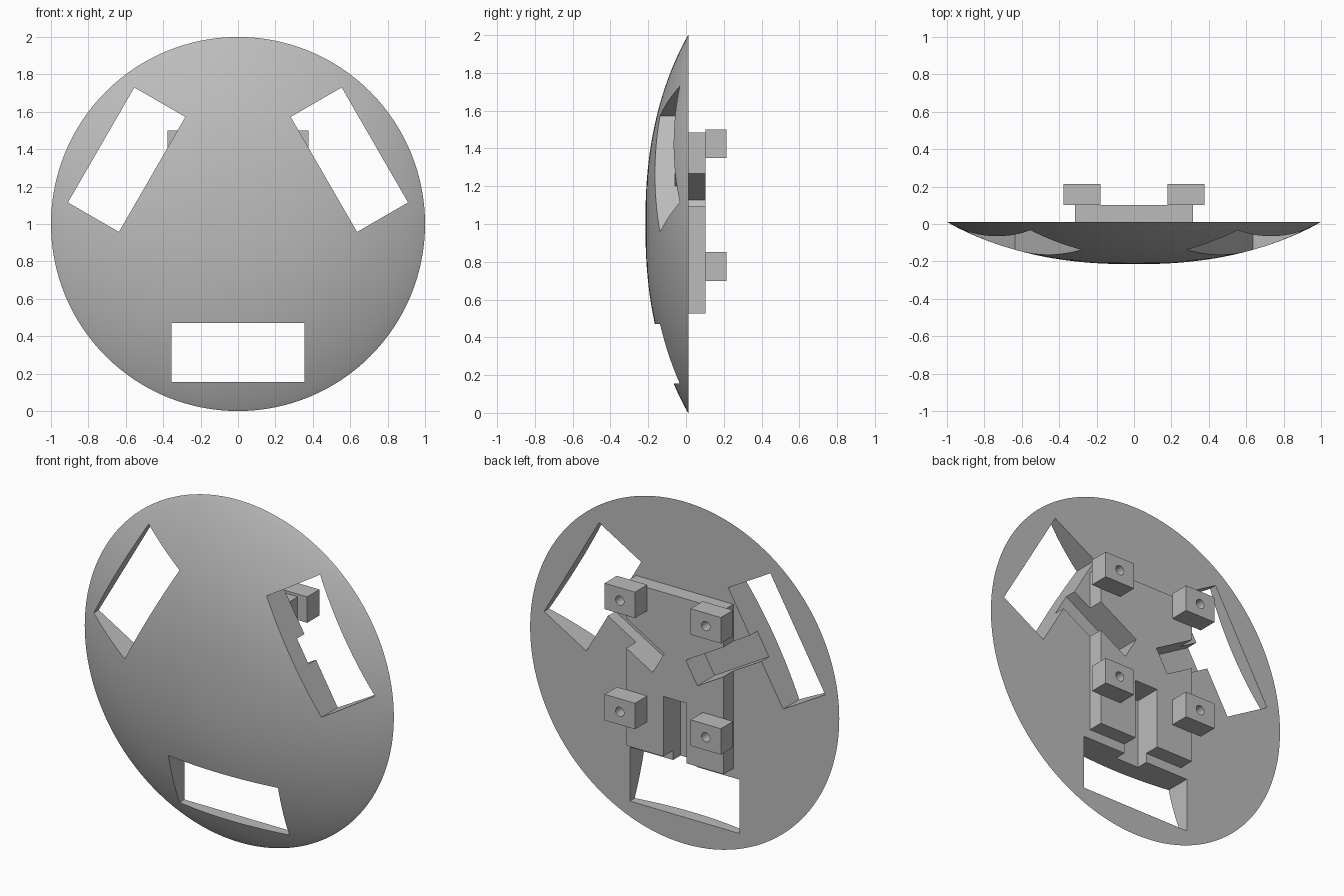
import bpy
import bmesh
import math
from mathutils import Matrix, Vector

if "Cube" in bpy.data.objects:
    bpy.data.objects.remove(bpy.data.objects["Cube"], do_unlink=True)

CENTRE = Vector((0, 0, 1))
BACK = 0.012        # flat back of the dome
BLOCK_BACK = 0.102  # back of the mounting block
POST_BACK = 0.215
DEPTH = 0.227       # dome depth at its centre

grey = bpy.data.materials.new("mid_grey")
grey.use_nodes = True
grey.diffuse_color = (0.5, 0.5, 0.5, 1)
grey.node_tree.nodes["Principled BSDF"].inputs["Base Color"].default_value = (0.5, 0.5, 0.5, 1)


def finish(bm, name):
    bmesh.ops.recalc_face_normals(bm, faces=bm.faces)
    mesh = bpy.data.meshes.new(name)
    bm.to_mesh(mesh)
    bm.free()
    mesh.materials.append(grey)
    obj = bpy.data.objects.new(name, mesh)
    bpy.context.collection.objects.link(obj)
    return obj


def box(name, x, y, z, copies=1):
    """Box from (low, high) ranges, repeated evenly about the dome axis."""
    bm = bmesh.new()
    size = [hi - lo for lo, hi in (x, y, z)]
    mid = Vector([(hi + lo) / 2 for lo, hi in (x, y, z)])
    for i in range(copies):
        turn = Matrix.Rotation(i * math.tau / copies, 4, "Y")
        place = Matrix.Translation(CENTRE) @ turn @ Matrix.Translation(mid - CENTRE)
        bmesh.ops.create_cube(bm, size=1, matrix=place @ Matrix.Diagonal((*size, 1)))
    return finish(bm, name)


def cut(target, cutter):
    cutter.hide_render = True
    mod = target.modifiers.new("cut", "BOOLEAN")
    mod.operation = "DIFFERENCE"
    mod.solver = "EXACT"
    mod.object = cutter
    bpy.context.view_layer.update()
    bpy.context.view_layer.objects.active = target
    bpy.ops.object.modifier_apply(modifier=mod.name)


def remove(obj):
    bpy.data.objects.remove(obj, do_unlink=True)


def smooth(obj):
    bpy.ops.object.select_all(action="DESELECT")
    obj.select_set(True)
    bpy.context.view_layer.objects.active = obj
    bpy.ops.object.shade_smooth_by_angle(angle=math.radians(30))


# Shallow solid dome, spun from its profile
def make_dome(segments=128, rings=28):
    bm = bmesh.new()
    loops = []
    for i in range(1, rings + 1):
        r = math.sin(math.pi / 2 * i / rings)
        y = BACK - DEPTH * max(0, 1 - r ** 2.3) ** 0.95
        angles = [math.tau * k / segments for k in range(segments)]
        loops.append([bm.verts.new((r * math.cos(a), y, 1 + r * math.sin(a))) for a in angles])
    tip = bm.verts.new((0, BACK - DEPTH, 1))
    for k in range(segments):
        n = (k + 1) % segments
        bm.faces.new((tip, loops[0][k], loops[0][n]))
        for a, b in zip(loops, loops[1:]):
            bm.faces.new((a[k], b[k], b[n], a[n]))
    bm.faces.new(loops[-1])
    return finish(bm, "dome")


dome = make_dome()
block = box("mounting_block", (-0.315, 0.315), (BACK, BLOCK_BACK), (0.525, 1.485))

# Three windows and three radial slots, a third of a turn apart
windows = box("window_cutter", (-0.355, 0.355), (-0.5, 0.5), (0.155, 0.47), copies=3)
slots = box("slot_cutter", (-0.075, 0.075), (-0.057, 0.3), (0.45, 0.876), copies=3)
cut(dome, windows)
cut(dome, slots)
cut(block, slots)
remove(windows)
remove(slots)
smooth(dome)

# Four posts with round screw holes
for side, sx in (("left", 1), ("right", -1)):
    for level, z in (("lower", 0.775), ("upper", 1.425)):
        cx = sx * 0.278
        post = box(f"{level}_{side}_post", (cx - 0.098, cx + 0.098),
                   (BLOCK_BACK, POST_BACK), (z - 0.076, z + 0.076))
        bm = bmesh.new()
        bmesh.ops.create_cone(bm, cap_ends=True, segments=32, radius1=0.027, radius2=0.027, depth=0.5)
        bm.transform(Matrix.Translation((cx, 0.16, z)) @ Matrix.Rotation(math.pi / 2, 4, "X"))
        hole = finish(bm, "hole_cutter")
        cut(post, hole)
        remove(hole)
        smooth(post)
